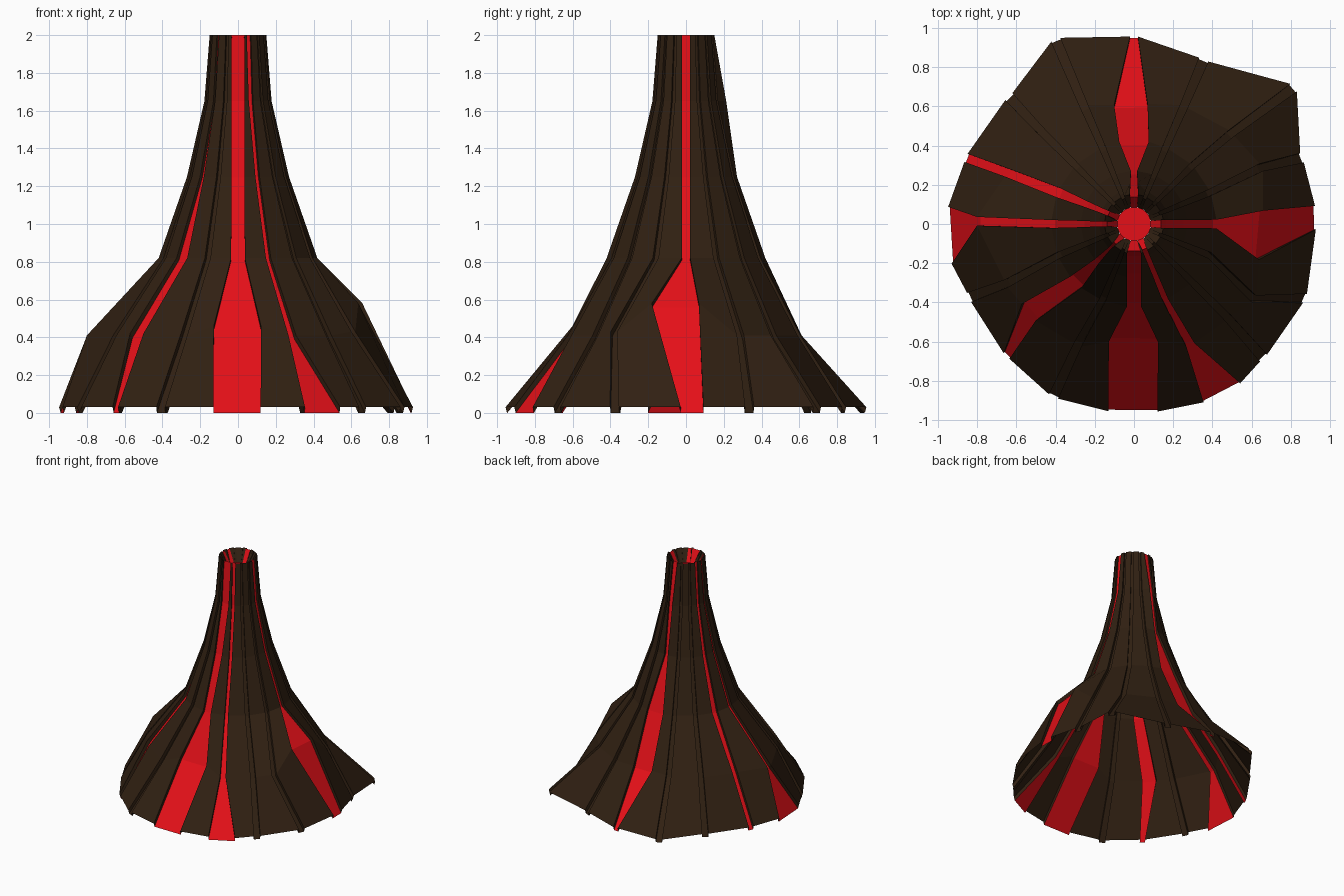
import bpy
import math
from mathutils import Vector

if "Cube" in bpy.data.objects:
    bpy.data.objects.remove(bpy.data.objects["Cube"])


def material(name, rgb):
    m = bpy.data.materials.new(name)
    m.diffuse_color = (*rgb, 1)
    m.use_nodes = True
    m.node_tree.nodes["Principled BSDF"].inputs["Base Color"].default_value = m.diffuse_color
    return m


ROCK = material("dark_rock", (0.03, 0.0145, 0.006))
LAVA = material("red_lava", (0.78, 0.005, 0.009))

# One row per channel, counter-clockwise from +x:
# base angle, shoulder angle, base radius, shoulder radius, shoulder height
ROWS = [
    (2, -5, .925, .65, .58), (21.5, 24, .92, .71, .41),
    (40.5, 43, 1.07, .68, .41), (67, 67, .91, .65, .41),
    (90, 91.5, .955, .61, .41), (113, 113, 1.02, .65, .41),
    (134.5, 135, .91, .68, .41), (158.5, 158, .92, .70, .41),
    (183.5, 179, .94, .80, .41), (204, 205, .92, .72, .41),
    (226, 220, .935, .70, .42), (245, 245, .97, .68, .41),
    (269.7, 269.7, .955, .60, .46), (297.5, 295, .97, .68, .41),
    (314, 315, .95, .68, .41), (336.5, 328, .95, .72, .43),
]
# Half widths of the lava streams from base to rim, by channel number
STREAMS = {
    0: (.06, .125, .022, .02, .02, .022),
    4: (.02, .085, .075, .016, .018, .022),
    7: (.022, .022, .025, .016, .012, .012),
    8: (.145, .022, .02, .016, .012, .012),
    10: (.02, .055, .04, .014, .006, .008),
    12: (.125, .125, .036, .035, .035, .035),
    13: (.105, .022, .014, .012, .012, .012),
}
DARK = (.025, .02, .016, .012, .01, .008)
UPPER = [(.42, .82), (.27, 1.25), (.178, 1.65), (.15, 2.0), (.087, 1.9)]
# Inset of each channel bed below the plates: radial, vertical
INSET = [(.008, .03), (.018, .022), (.018, .012), (.018, .003),
         (.014, 0), (.012, 0), (.002, 0)]
N = len(ROWS)


def edges(k):
    """Plate and bed points on the low and high side of a channel."""
    a0, a2, r0, r2, z2 = ROWS[k]
    widths = STREAMS.get(k, DARK) + ((.016,) if k in STREAMS else (.008,))
    levels = [(a0, r0, .03), (a2, r2, z2)] + [(k * 360 / N, r, z) for r, z in UPPER]
    out = {}
    for side in (-1, 1):
        plate, bed = [], []
        for i, (a, r, z) in enumerate(levels):
            if k == 4 and i == 4:
                r += .035
            a = math.radians(a)
            radial = Vector((math.cos(a), math.sin(a), 0))
            p = radial * r + Vector((-math.sin(a), math.cos(a), 0)) * side * widths[i]
            p.z = z
            plate.append(p)
            bed.append(p - radial * INSET[i][0] - Vector((0, 0, INSET[i][1])))
        out[side] = (plate, bed)
    return out


def make(name, strips, mat, caps=()):
    verts, faces = [], []
    for left, right in strips:
        base, n = len(verts), len(left)
        verts += left + right
        faces += [(base + i, base + n + i, base + n + i + 1, base + i + 1)
                  for i in range(n - 1)]
    for cap in caps:
        faces.append(tuple(range(len(verts), len(verts) + len(cap))))
        verts += cap
    me = bpy.data.meshes.new(name)
    me.from_pydata(verts, [], faces)
    me.materials.append(mat)
    ob = bpy.data.objects.new(name, me)
    bpy.context.collection.objects.link(ob)
    return ob


ch = [edges(k) for k in range(N)]

# Large rock plates between the channels, folding over the rim into the crater
make("rock_plates", [(ch[k][1][0], ch[(k + 1) % N][-1][0]) for k in range(N)], ROCK)

# Channel side walls
walls = []
for c in ch:
    walls += [(c[-1][0], c[-1][1]), (c[1][1], c[1][0])]
make("channel_walls", walls, ROCK)

# Cooled channel beds and glowing lava streams
beds = [(c[-1][1], c[1][1]) for c in ch]
make("cooled_channels", [b for k, b in enumerate(beds) if k not in STREAMS], ROCK)
make("lava_streams", [b for k, b in enumerate(beds) if k in STREAMS], LAVA)

# Lava pool closing the crater
pool = [Vector((.088 * math.cos(math.tau * k / N), .088 * math.sin(math.tau * k / N), 1.9))
        for k in range(N)]
make("crater_lava", [], LAVA, [pool])
